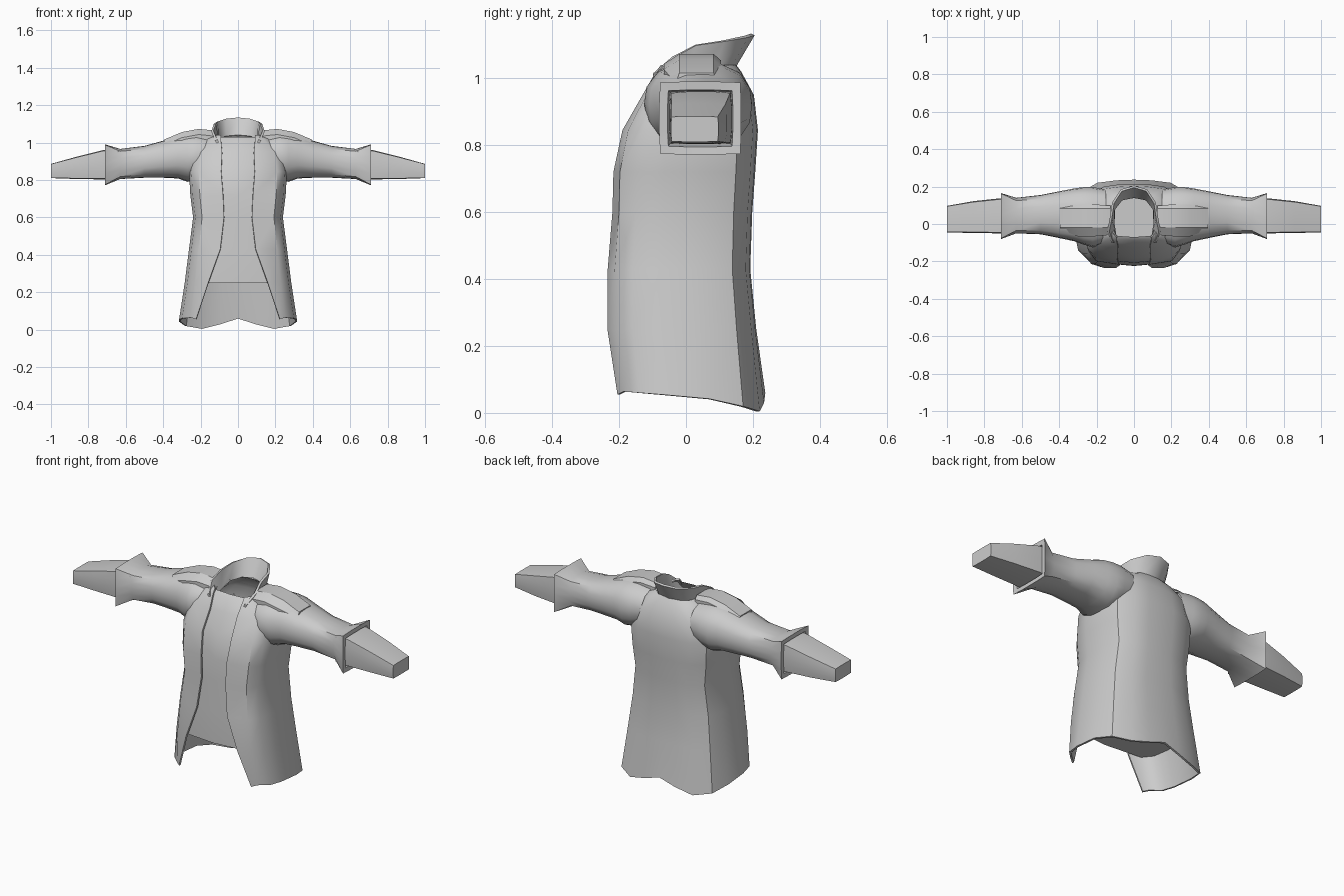
import bpy
import math

cube = bpy.data.objects.get("Cube")
if cube:
    bpy.data.objects.remove(cube, do_unlink=True)

cloth = bpy.data.materials.new("grey_cloth")
cloth.use_nodes = True
GREY = (0.6, 0.6, 0.6, 1)
cloth.diffuse_color = GREY
cloth.node_tree.nodes["Principled BSDF"].inputs["Base Color"].default_value = GREY


def loft(name, rows, closed=False, cap_start=False, cap_end=False,
         thickness=0, angle=40):
    """Skin rows of points, mirror across x, then optionally thicken inward."""
    n = len(rows[0])
    verts = [p for row in rows for p in row]
    faces = []
    for r in range(len(rows) - 1):
        for i in range(n if closed else n - 1):
            j = (i + 1) % n
            faces.append((r * n + i, r * n + j, (r + 1) * n + j, (r + 1) * n + i))
    if cap_start:
        faces.append(tuple(reversed(range(n))))
    if cap_end:
        faces.append(tuple(range(len(verts) - n, len(verts))))
    mesh = bpy.data.meshes.new(name)
    mesh.from_pydata(verts, [], faces)
    mesh.materials.append(cloth)
    obj = bpy.data.objects.new(name, mesh)
    bpy.context.collection.objects.link(obj)
    bpy.ops.object.select_all(action='DESELECT')
    obj.select_set(True)
    bpy.context.view_layer.objects.active = obj
    mirror = obj.modifiers.new("mirror", 'MIRROR')
    mirror.merge_threshold = 0.0005
    bpy.ops.object.modifier_apply(modifier="mirror")
    if thickness:
        solid = obj.modifiers.new("thickness", 'SOLIDIFY')
        solid.thickness = thickness
        solid.offset = -1
        bpy.ops.object.modifier_apply(modifier="thickness")
    bpy.ops.object.shade_smooth_by_angle(angle=math.radians(angle))
    return obj


def half_ring(z, edge, w, front, back):
    """Half of a torso section, from the front edge round to the back centre."""
    return [(edge, front, z), (w * 0.8, front * 0.91, z), (w * 0.95, front * 0.68, z),
            (w, front * 0.3, z), (w, back * 0.3, z), (w * 0.9, back * 0.72, z),
            (w * 0.62, back * 0.93, z), (w * 0.3, back * 0.985, z), (0, back, z)]


def box_ring(x, y0, y1, z0, z1, power):
    """Rounded-square sleeve section; a high power gives square corners."""
    ring = []
    for k in range(16):
        a = k * math.tau / 16
        c, s = math.cos(a), math.sin(a)
        r = (abs(c) ** power + abs(s) ** power) ** (-1 / power)
        ring.append((x, (y0 + y1) / 2 + r * c * (y1 - y0) / 2,
                     (z0 + z1) / 2 + r * s * (z1 - z0) / 2))
    return ring


# Torso sections: height, front opening, half width, front y, back y
torso = [
    (0.06, 0.225, 0.315, -0.205, 0.237),
    (0.25, 0.16, 0.285, -0.235, 0.21),
    (0.43, 0.095, 0.262, -0.234, 0.192),
    (0.60, 0.075, 0.24, -0.22, 0.198),
    (0.72, 0.08, 0.255, -0.217, 0.207),
    (0.845, 0.09, 0.262, -0.19, 0.215),
    (0.95, 0.085, 0.24, -0.13, 0.203),
    (1.02, 0.092, 0.17, -0.09, 0.165),
    (1.04, 0.092, 0.12, -0.075, 0.15),
]

# Open coat with a wavy hem
coat_rows = [half_ring(*t) for t in torso]
hem = [-0.005, 0.004, 0, -0.006, -0.018, -0.04, -0.055, -0.03, 0]
coat_rows[0] = [(x, y, z + d) for (x, y, z), d in zip(coat_rows[0], hem)]
loft("coat_body", coat_rows, thickness=0.01)

# Closed inner shirt with a flat bottom and an open neck
shirt_rows = [half_ring(z, 0, w * 0.95, f * 0.955, b * 0.94)
              for z, e, w, f, b in torso[1:-1]]
shirt_rows.append(half_ring(1.03, 0, 0.108, -0.07, 0.138))
loft("shirt", shirt_rows, cap_start=True)

# Sleeves flaring into square cuffs with a turned-in rim
sleeve = [
    (0.15, -0.10, 0.185, 0.83, 1.035, 2.4),
    (0.22, -0.125, 0.197, 0.80, 1.05, 2.4),
    (0.27, -0.11, 0.197, 0.79, 1.048, 2.5),
    (0.32, -0.092, 0.19, 0.808, 1.038, 2.6),
    (0.40, -0.075, 0.175, 0.812, 1.01, 2.8),
    (0.50, -0.055, 0.155, 0.812, 0.982, 3),
    (0.63, -0.05, 0.14, 0.805, 0.966, 4),
    (0.71, -0.08, 0.165, 0.772, 0.99, 30),
    (0.708, -0.055, 0.14, 0.795, 0.965, 30),
    (0.64, -0.045, 0.13, 0.81, 0.955, 30),
]
loft("sleeves", [box_ring(*s) for s in sleeve], closed=True)

# Tapered forearms inside the cuffs
forearm = [
    (0.66, -0.05, 0.138, 0.803, 0.962, 20),
    (0.72, -0.05, 0.137, 0.803, 0.96, 12),
    (0.86, -0.048, 0.122, 0.805, 0.925, 12),
    (1.00, -0.045, 0.097, 0.81, 0.886, 20),
]
loft("forearms", [box_ring(*f) for f in forearm], closed=True,
     cap_start=True, cap_end=True)

# Bevelled shoulder pads: x, bottom y range, top height
pads = [
    (0.125, -0.058, 0.098, 1.064),
    (0.21, -0.066, 0.105, 1.073),
    (0.30, -0.066, 0.105, 1.056),
    (0.395, -0.03, 0.09, 1.016),
]
pad_rows = [[(x, y0, 0.99), (x, y1, 0.99), (x, y1, top - 0.02),
             (x, 0.082, top), (x, -0.02, top), (x, y0, top - 0.03)]
            for x, y0, y1, top in pads]
loft("shoulder_pads", pad_rows, closed=True, cap_start=True, cap_end=True, angle=25)

# Standing collar, from the front tip round to the back centre
collar_base = [(0.09, -0.1, 0.95), (0.105, -0.06, 0.975), (0.115, 0.0, 1.0),
               (0.113, 0.08, 1.02), (0.07, 0.135, 1.03), (0, 0.15, 1.035)]
collar_top = [(0.122, -0.098, 1.01), (0.143, -0.04, 1.06), (0.13, 0.03, 1.098),
              (0.117, 0.115, 1.11), (0.07, 0.185, 1.122), (0, 0.205, 1.128)]
loft("collar", [collar_base, collar_top], thickness=0.012)
